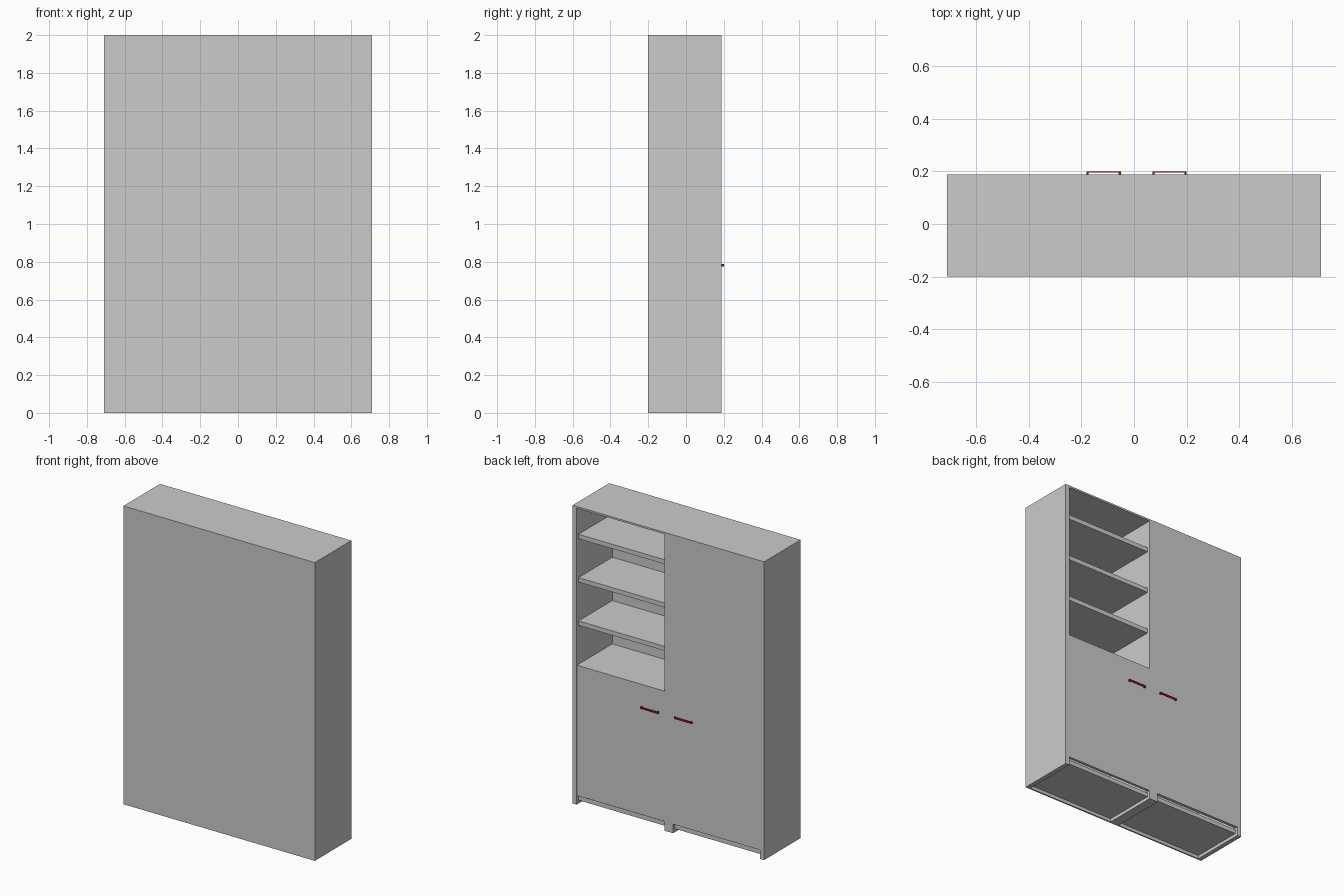
import bpy

if "Cube" in bpy.data.objects:
    bpy.data.objects.remove(bpy.data.objects["Cube"])

W = 0.71            # half width
BACK, FACE = -0.20, 0.187
T = 0.03            # panel thickness
H = 2.0


def box(name, x, y, z, mat=None):
    """Box from (min, max) ranges on each axis."""
    bpy.ops.mesh.primitive_cube_add(size=1, location=[(a + b) / 2 for a, b in (x, y, z)])
    ob = bpy.context.object
    ob.name = name
    ob.scale = [b - a for a, b in (x, y, z)]
    bpy.ops.object.transform_apply(location=False, rotation=False, scale=True)
    if mat:
        ob.data.materials.append(mat)
    return ob


# Carcass: top, closed rear panel, two sides and the double centre divider
TOP_Z = H - 0.012
box("top_panel", (-W, W), (BACK, FACE), (TOP_Z, H))
box("rear_panel", (-W, W), (BACK, BACK + 0.01), (0, TOP_Z))
inner_y = BACK + 0.01
box("side_panel_open", (W - T, W), (inner_y, FACE), (0, TOP_Z))
box("side_panel_tall", (-W, -W + T), (inner_y, FACE), (0, TOP_Z))
box("centre_divider", (-0.035, 0.03), (inner_y, FACE), (0, TOP_Z))

# The two bays between the upright panels
open_bay = (0.03, W - T)
tall_bay = (-W + T, -0.035)
shelf_y = (inner_y, FACE - 0.02)

# Floors and shelves, evenly spaced in both bays
for bay_name, bay in (("open", open_bay), ("tall", tall_bay)):
    box(bay_name + "_floor", bay, shelf_y, (0.022, 0.05))
    for i in range(4):
        top = 0.934 + 0.2905 * i
        box(f"{bay_name}_shelf_{i + 1}", bay, shelf_y, (top - T, top))

# Doors: a short one below the open shelves and a full-height one
box("short_door", open_bay, (FACE - 0.02, FACE - 0.003), (0.06, 0.934))
box("tall_door", tall_bay, (FACE - 0.02, FACE), (0.06, TOP_Z))

# Red bar handles on two posts each
red = bpy.data.materials.new("dark_red")
red.diffuse_color = (0.30, 0.01, 0.01, 1)
red.use_nodes = True
red.node_tree.nodes["Principled BSDF"].inputs["Base Color"].default_value = red.diffuse_color
for name, x0, x1 in (("short_door", 0.07, 0.20), ("tall_door", -0.18, -0.05)):
    z = (0.776, 0.788)
    box(name + "_handle_bar", (x0, x1), (0.195, 0.20), z, red)
    for side, px in (("left", x0), ("right", x1 - 0.008)):
        box(f"{name}_handle_post_{side}", (px, px + 0.008), (FACE - 0.004, 0.195), z, red)
